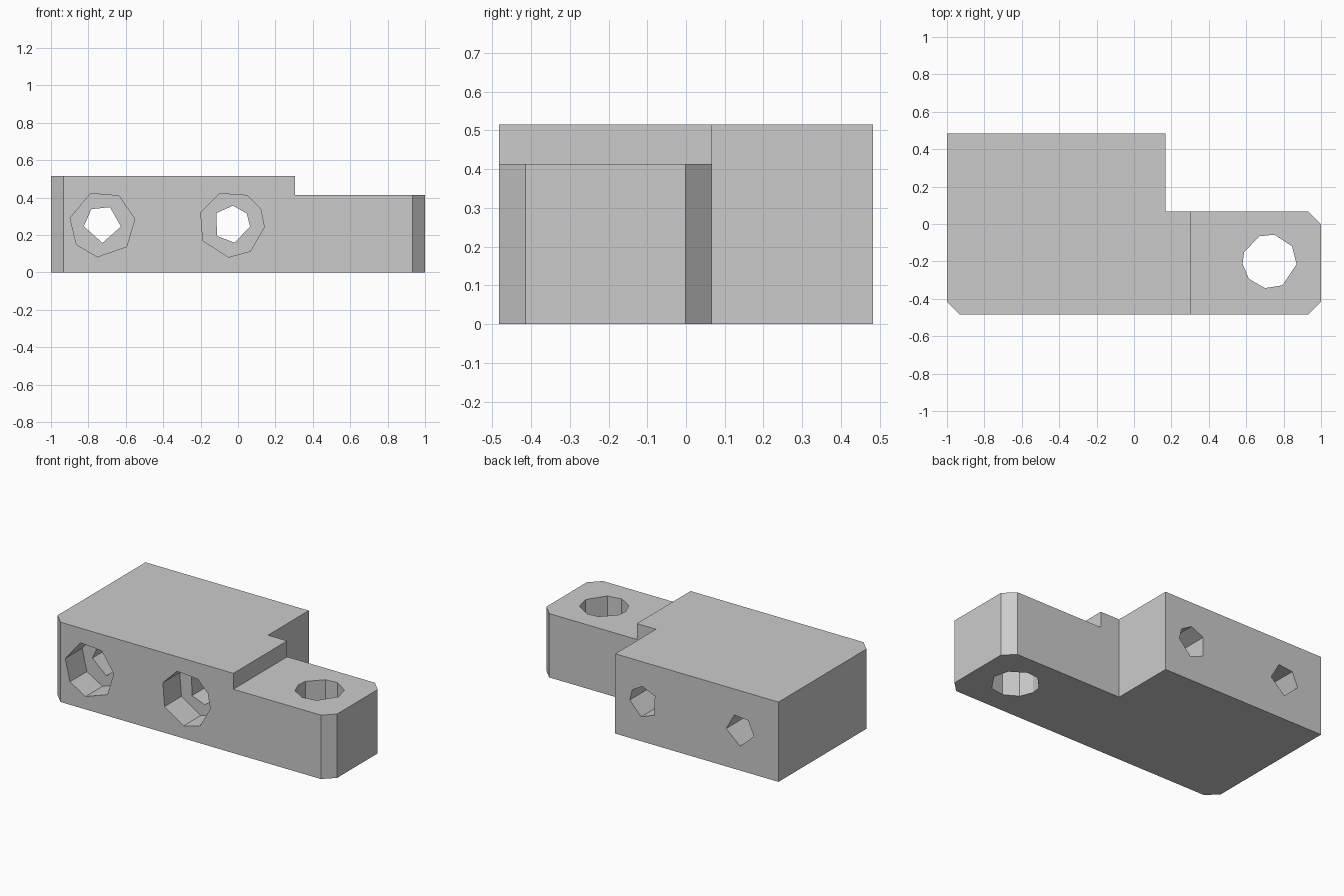
import bpy, bmesh
from math import cos, sin, radians
from mathutils import Vector

old = bpy.data.objects.get("Cube")
if old:
    bpy.data.objects.remove(old, do_unlink=True)

grey = bpy.data.materials.new("plain grey")
grey.use_nodes = True
colour = (0.6, 0.6, 0.6, 1)
grey.diffuse_color = colour
grey.node_tree.nodes["Principled BSDF"].inputs["Base Color"].default_value = colour


def prism(name, outline, start, end, axis="z"):
    """Extrude a flat outline along z, or an x-z outline along y."""
    bm = bmesh.new()
    place = (lambda u, v, w: (u, v, w)) if axis == "z" else (lambda u, v, w: (u, w, v))
    face = bm.faces.new([bm.verts.new(place(u, v, start)) for u, v in outline])
    moved = bmesh.ops.extrude_face_region(bm, geom=[face])["geom"]
    verts = [g for g in moved if isinstance(g, bmesh.types.BMVert)]
    bmesh.ops.translate(bm, verts=verts, vec=Vector(place(0, 0, end - start)))
    bmesh.ops.recalc_face_normals(bm, faces=bm.faces)
    mesh = bpy.data.meshes.new(name)
    bm.to_mesh(mesh)
    bm.free()
    mesh.materials.append(grey)
    obj = bpy.data.objects.new(name, mesh)
    bpy.context.collection.objects.link(obj)
    return obj


def ring(centre, radius, angles):
    """Faceted hole outline with its corners at the given angles."""
    return [(centre[0] + radius * cos(radians(a)), centre[1] + radius * sin(radians(a)))
            for a in angles]


def cut(body, cutter):
    mod = body.modifiers.new("cut", "BOOLEAN")
    mod.operation = "DIFFERENCE"
    mod.solver = "EXACT"
    mod.object = cutter
    bpy.context.view_layer.objects.active = body
    bpy.ops.object.modifier_apply(modifier=mod.name)
    bpy.data.objects.remove(cutter, do_unlink=True)


# L-shaped block with three chamfered corners
back, inner, c = 0.483, 0.067, 0.068
block = prism("mounting_block", [
    (-1, c - back), (c - 1, -back), (1 - c, -back), (1, c - back),
    (1, inner - c), (1 - c, inner), (0.168, inner), (0.168, back), (-1, back)], 0, 0.516)

# Lowered step on the narrow arm
cut(block, prism("step_cutter", [(0.305, -1), (2, -1), (2, 1), (0.305, 1)], 0.413, 1))

# Vertical bolt hole in the arm
cut(block, prism("arm_hole_cutter", ring(
    (0.725, -0.2), 0.145, (-6, 34, 80, 112, 160, 185, 220, 260, 298)), -1, 1))

# Two counterbored holes running front to back
holes = (
    (-0.725, (9, 60, 111, 169, 218, 261, 317), (-7, 66, 126, 186, 270)),
    (-0.035, (-5, 27, 61, 111, 159, 210, 265, 305), (-7, 35, 85, 143, 219, 280)),
)
for x, wide, narrow in holes:
    cut(block, prism("counterbore_cutter", ring((x, 0.257), 0.176, wide), -1, -0.31, "y"))
    cut(block, prism("through_hole_cutter", ring((x, 0.257), 0.1, narrow), -1, 1, "y"))
